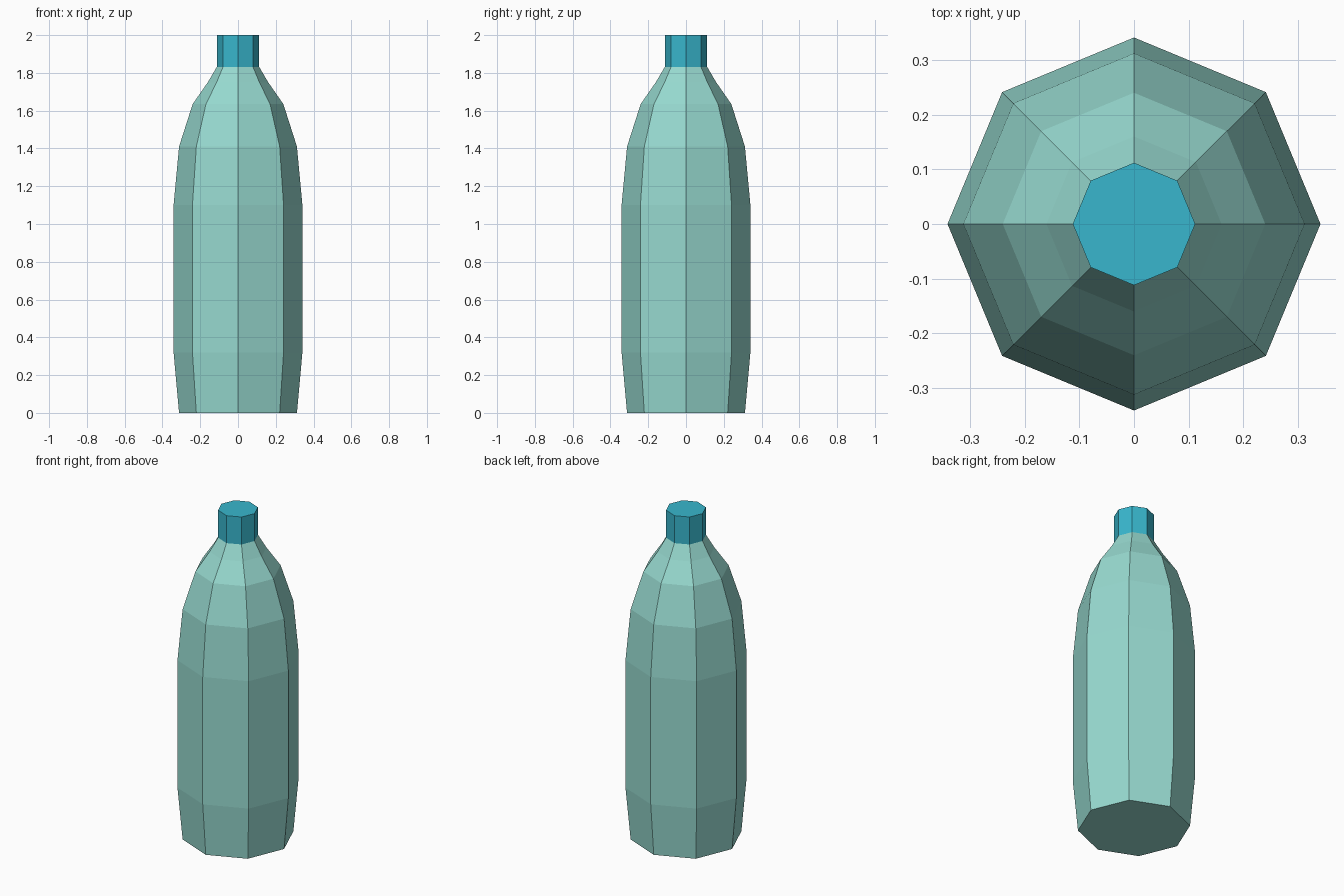
import bpy
import bmesh
from math import cos, sin, pi

if "Cube" in bpy.data.objects:
    bpy.data.objects.remove(bpy.data.objects["Cube"])

SIDES = 8


def material(name, rgb):
    mat = bpy.data.materials.new(name)
    mat.diffuse_color = (*rgb, 1.0)
    mat.use_nodes = True
    mat.node_tree.nodes["Principled BSDF"].inputs["Base Color"].default_value = mat.diffuse_color
    return mat


def lathe(name, profile, mat):
    """Closed, flat-shaded solid turned from (radius, height) points."""
    bm = bmesh.new()
    rings = [[bm.verts.new((r * cos(2 * pi * i / SIDES), r * sin(2 * pi * i / SIDES), z))
              for i in range(SIDES)] for r, z in profile]
    for low, high in zip(rings, rings[1:]):
        for i in range(SIDES):
            j = (i + 1) % SIDES
            bm.faces.new((low[i], low[j], high[j], high[i]))
    bm.faces.new(rings[0][::-1])
    bm.faces.new(rings[-1])
    mesh = bpy.data.meshes.new(name)
    bm.to_mesh(mesh)
    bm.free()
    mesh.materials.append(mat)
    obj = bpy.data.objects.new(name, mesh)
    bpy.context.collection.objects.link(obj)
    return obj


# Bottle body with tapered base and rounded shoulders
lathe("bottle_body",
      [(0.312, 0.0), (0.341, 0.32), (0.341, 1.10), (0.312, 1.41),
       (0.24, 1.635), (0.16, 1.75), (0.112, 1.832)],
      material("pale_green", (0.31, 0.70, 0.63)))

# Screw cap
lathe("bottle_cap", [(0.112, 1.832), (0.112, 2.0)],
      material("cap_blue", (0.04, 0.47, 0.61)))
